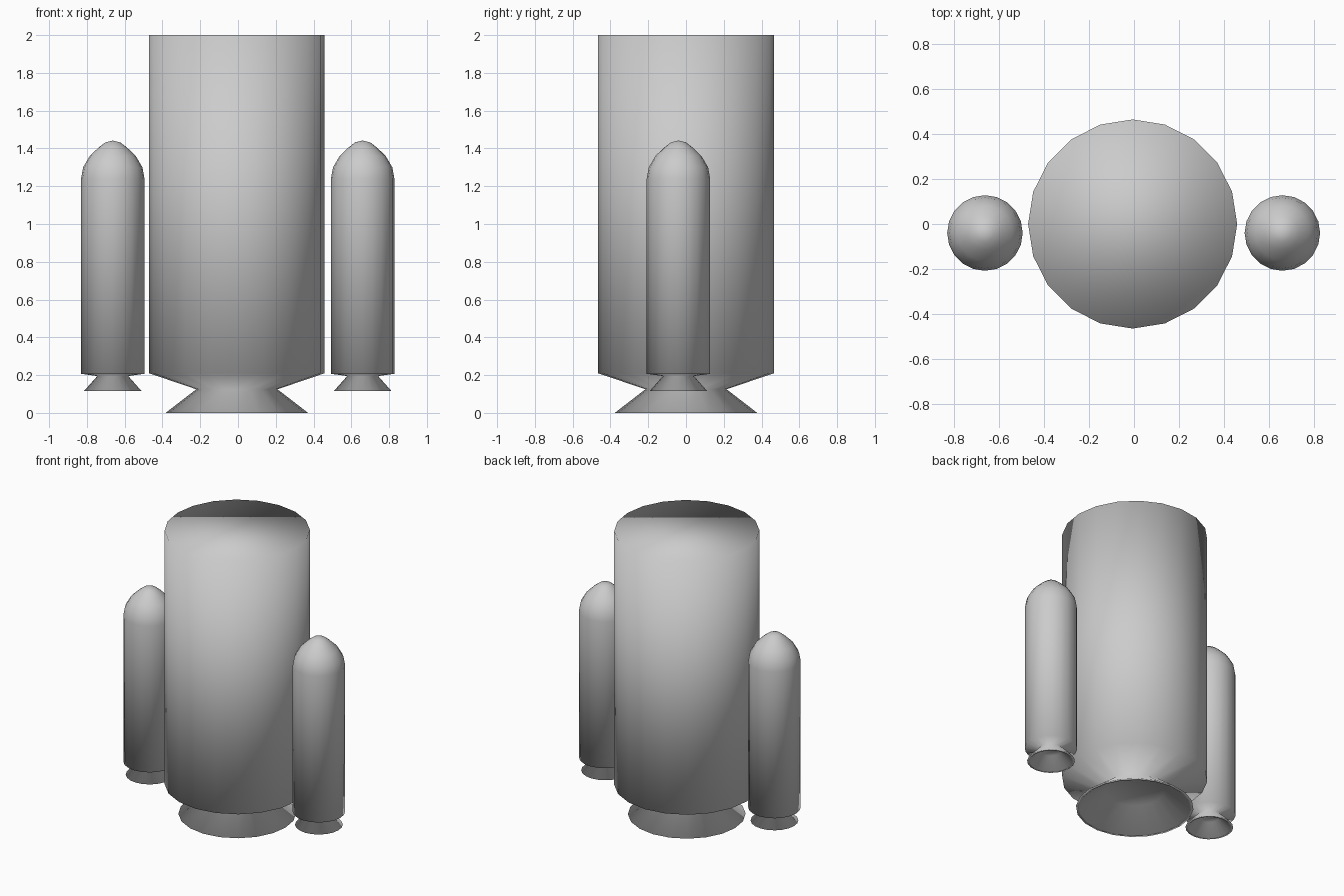
import bpy, bmesh, math

if "Cube" in bpy.data.objects:
    bpy.data.objects.remove(bpy.data.objects["Cube"])

SIDES = 20


def lathe(name, profile, centre, smooth=True):
    """Spin a (radius, z) profile around a vertical axis; the ends are capped."""
    bm = bmesh.new()
    rings = []
    for r, z in profile:
        if r == 0:
            rings.append([bm.verts.new((0, 0, z))])
        else:
            rings.append([bm.verts.new((r * math.cos(2 * math.pi * i / SIDES),
                                        r * math.sin(2 * math.pi * i / SIDES), z))
                          for i in range(SIDES)])
    for a, b in zip(rings, rings[1:]):
        for i in range(SIDES):
            j = (i + 1) % SIDES
            if len(b) == 1:
                bm.faces.new((a[i], a[j], b[0]))
            else:
                bm.faces.new((a[i], a[j], b[j], b[i]))
    for ring in (rings[0], rings[-1]):
        if len(ring) > 1:
            bm.faces.new(ring)
    bmesh.ops.recalc_face_normals(bm, faces=bm.faces)
    for f in bm.faces:
        f.smooth = smooth
    mesh = bpy.data.meshes.new(name)
    bm.to_mesh(mesh)
    bm.free()
    obj = bpy.data.objects.new(name, mesh)
    obj.location = (centre[0], centre[1], 0)
    bpy.context.collection.objects.link(obj)
    return obj


# Core tank with its tapered base and hollow flared nozzle
lathe("core_tank", [(0.19, 0.125), (0.355, 0.0), (0.377, 0.0), (0.215, 0.125),
                    (0.465, 0.21), (0.465, 2.0)], (-0.006, 0))

# Side boosters: hollow nozzle, straight casing, pointed dome
booster = [(0.065, 0.19), (0.135, 0.115), (0.153, 0.115), (0.082, 0.195),
           (0.168, 0.207), (0.168, 1.24), (0.157, 1.30), (0.122, 1.36),
           (0.075, 1.405), (0.04, 1.432), (0, 1.442)]
for side, x in (("left", -0.663), ("right", 0.66)):
    lathe(side + "_booster", booster, (x, -0.04))
